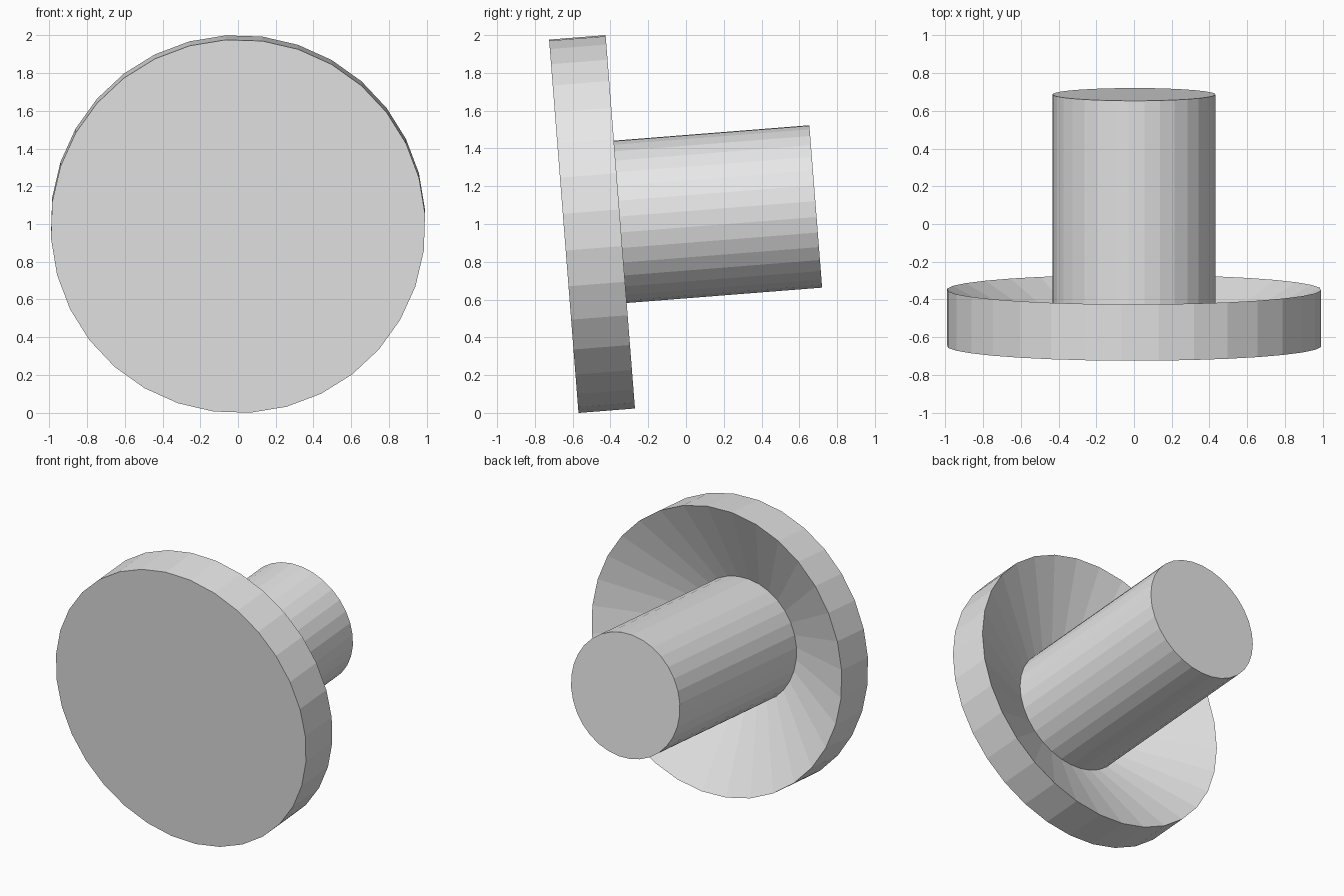
import bpy, bmesh
from math import sin, cos, tau, radians

if "Cube" in bpy.data.objects:
    bpy.data.objects.remove(bpy.data.objects["Cube"], do_unlink=True)

SIDES = 32
PHASE = radians(3.8)
TILT = radians(4.5)

# Plain grey material
grey = bpy.data.materials.new("plain grey")
grey.use_nodes = True
colour = (0.8, 0.8, 0.8, 1)
grey.diffuse_color = colour
grey.node_tree.nodes["Principled BSDF"].inputs["Base Color"].default_value = colour

# Radius and depth: front edge, back rim, foot of the conical recess, shaft end
profile = [(0.9935, 0), (0.9935, 0.3), (0.432, 0.01), (0.432, 1.338)]

bm = bmesh.new()
rings = []
for radius, depth in profile:
    ring = []
    for i in range(SIDES):
        a = PHASE + tau * i / SIDES
        ring.append(bm.verts.new((radius * cos(a), depth, radius * sin(a))))
    rings.append(ring)

# Side walls between neighbouring rings
for near, far in zip(rings, rings[1:]):
    for i in range(SIDES):
        j = (i + 1) % SIDES
        bm.faces.new((near[i], near[j], far[j], far[i]))

# Flat front of the disc and flat end of the shaft
bm.faces.new(rings[0])
bm.faces.new(rings[-1])
bmesh.ops.recalc_face_normals(bm, faces=bm.faces)

mesh = bpy.data.meshes.new("knob")
bm.to_mesh(mesh)
bm.free()
mesh.materials.append(grey)

# Whole knob, leaning slightly forward at the top
knob = bpy.data.objects.new("knob_with_shaft", mesh)
knob.location = (0, -0.647, 0.988)
knob.rotation_euler.x = TILT
bpy.context.collection.objects.link(knob)
